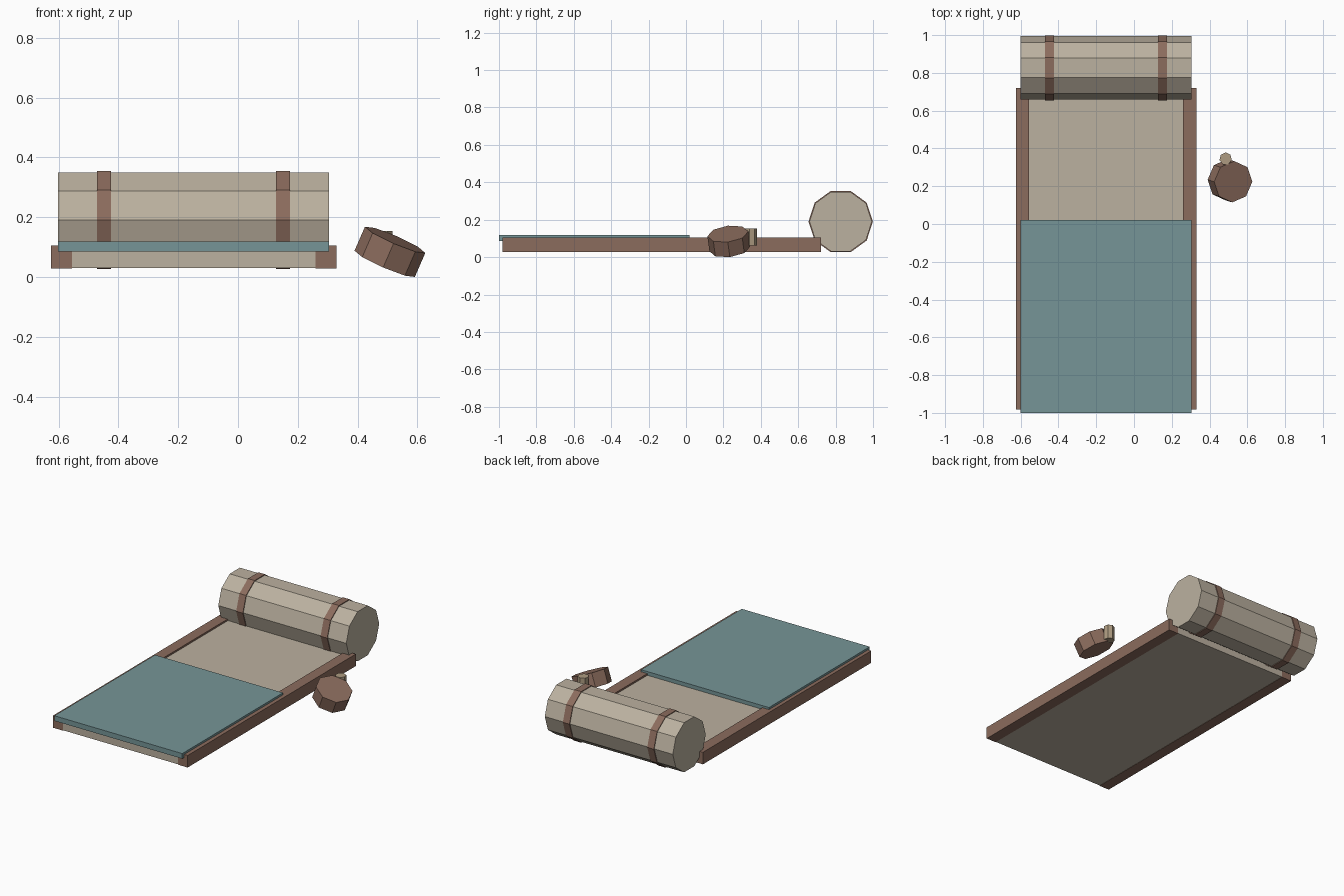
import bpy
from math import radians, pi
from mathutils import Matrix, Euler

if "Cube" in bpy.data.objects:
    bpy.data.objects.remove(bpy.data.objects["Cube"])


def material(name, rgb):
    m = bpy.data.materials.new(name)
    m.diffuse_color = (*rgb, 1)
    m.use_nodes = True
    m.node_tree.nodes["Principled BSDF"].inputs["Base Color"].default_value = m.diffuse_color
    return m


CANVAS = material("canvas", (0.50, 0.44, 0.35))
LEATHER = material("leather", (0.26, 0.15, 0.11))
WOOL = material("wool", (0.18, 0.30, 0.31))
CORK = material("cork", (0.42, 0.33, 0.22))


def box(name, lo, hi, mat):
    bpy.ops.mesh.primitive_cube_add(size=1)
    o = bpy.context.object
    o.name = name
    size = [b - a for a, b in zip(lo, hi)]
    mid = [(a + b) / 2 for a, b in zip(lo, hi)]
    o.data.transform(Matrix.Translation(mid) @ Matrix.Diagonal((*size, 1)))
    o.data.materials.append(mat)
    return o


def prism(name, sides, radius, depth, loc, rot, mat, turn=0):
    bpy.ops.mesh.primitive_cylinder_add(vertices=sides, radius=radius, depth=depth)
    o = bpy.context.object
    o.name = name
    o.data.transform(Matrix.Rotation(turn, 4, 'Z'))
    o.data.transform(Matrix.Translation(loc) @ Euler(rot).to_matrix().to_4x4())
    o.data.materials.append(mat)
    return o


# Sleeping mat with leather edging along both long sides
box("mat", (-0.624, -0.98, 0.03), (0.329, 0.72, 0.094), CANVAS)
for side, x in (("left", -0.625), ("right", 0.26)):
    box(f"mat_edging_{side}", (x, -0.981, 0.028), (x + 0.07, 0.721, 0.105), LEATHER)

# Blanket over the foot half
box("blanket", (-0.602, -1.0, 0.085), (0.305, 0.02, 0.118), WOOL)

# Rolled bedding at the head, ten-sided, vertices pointing along y
ROLL = (0.827, 0.19)
along_x = (0, pi / 2, 0)
prism("bedroll", 10, 0.167, 0.907, (-0.1485, *ROLL), along_x, CANVAS)
for side, x in (("left", -0.448), ("right", 0.15)):
    prism(f"bedroll_strap_{side}", 10, 0.172, 0.047, (x, *ROLL), along_x, LEATHER)

# Canteen lying tilted beside the mat, with its stopper
prism("canteen", 8, 0.11, 0.088, (0.508, 0.229, 0.084),
      (radians(7), radians(23.5), 0), LEATHER)
prism("canteen_stopper", 7, 0.033, 0.092, (0.485, 0.346, 0.108), (0, 0, 0), CORK)
